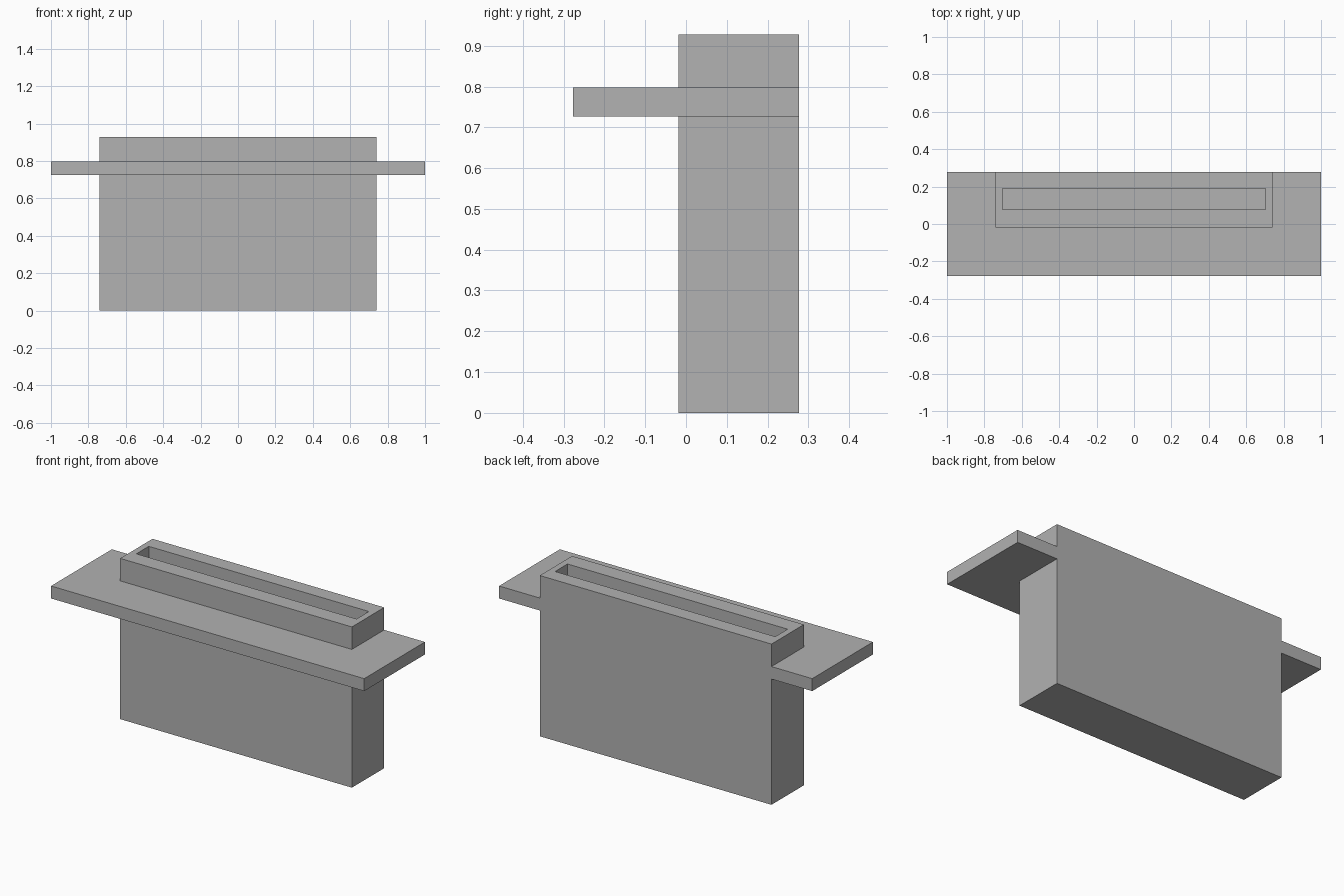
import bpy
import bmesh
from mathutils import Vector

cube = bpy.data.objects.get("Cube")
if cube:
    bpy.data.objects.remove(cube, do_unlink=True)

# Single plain grey
grey = bpy.data.materials.new("plain grey")
grey.use_nodes = True
colour = (0.445, 0.445, 0.445, 1)
grey.diffuse_color = colour
grey.node_tree.nodes["Principled BSDF"].inputs["Base Color"].default_value = colour


def box(name, low, high):
    """Add a box spanning two opposite corners."""
    low, high = Vector(low), Vector(high)
    bm = bmesh.new()
    bmesh.ops.create_cube(bm, size=1)
    bmesh.ops.scale(bm, vec=high - low, verts=bm.verts)
    bmesh.ops.translate(bm, vec=(low + high) / 2, verts=bm.verts)
    mesh = bpy.data.meshes.new(name)
    bm.to_mesh(mesh)
    bm.free()
    mesh.materials.append(grey)
    obj = bpy.data.objects.new(name, mesh)
    bpy.context.collection.objects.link(obj)
    return obj


BACK = 0.277
HEIGHT = 0.928

# Upright body with a long slot sunk into its top
body = box("body", (-0.74, -0.018, 0), (0.74, BACK, HEIGHT))
cutter = box("slot_cutter", (-0.703, 0.077, 0.8), (0.703, 0.19, HEIGHT + 0.1))
cutter.hide_render = True
cutter.hide_viewport = True
slot = body.modifiers.new("slot", "BOOLEAN")
slot.operation = "DIFFERENCE"
slot.solver = "EXACT"
slot.object = cutter

# Wide ledge passing around the body, flush with its back
box("ledge", (-1, -BACK, 0.726), (1, BACK, 0.798))
